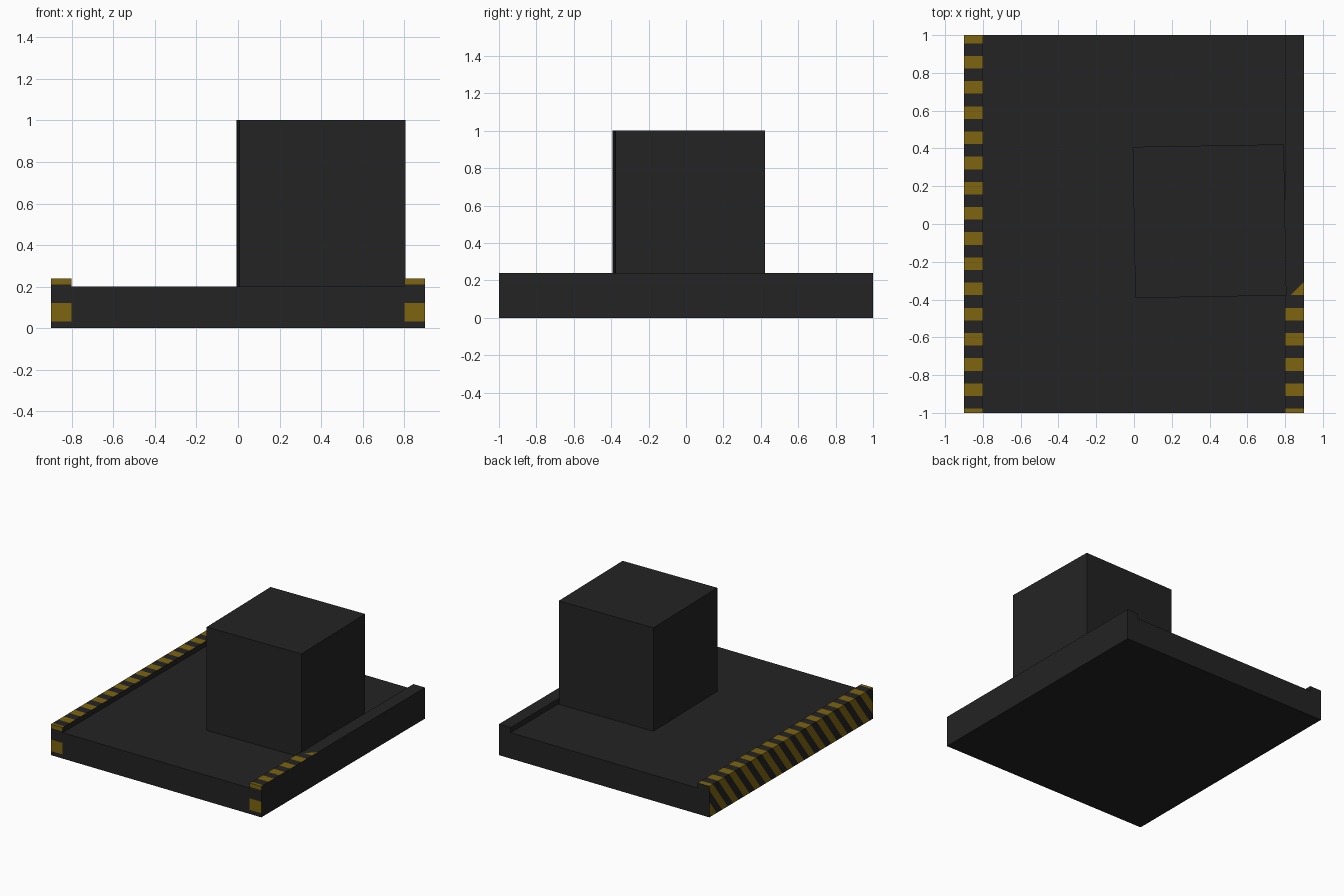
import bpy, bmesh, math
from mathutils import Vector, Matrix

if "Cube" in bpy.data.objects:
    bpy.data.objects.remove(bpy.data.objects["Cube"])


def material(name, rgb):
    m = bpy.data.materials.new(name)
    m.diffuse_color = (*rgb, 1)
    m.use_nodes = True
    m.node_tree.nodes["Principled BSDF"].inputs["Base Color"].default_value = m.diffuse_color
    return m


DARK = material("charcoal", (0.0168, 0.0168, 0.0168))
YELLOW = material("hazard_yellow", (0.205, 0.128, 0.005))


def finish(bm, name, mats):
    bmesh.ops.recalc_face_normals(bm, faces=bm.faces)
    me = bpy.data.meshes.new(name)
    bm.to_mesh(me)
    bm.free()
    for m in mats:
        me.materials.append(m)
    ob = bpy.data.objects.new(name, me)
    bpy.context.collection.objects.link(ob)
    return ob


def cut(bm, co, no):
    bmesh.ops.bisect_plane(bm, geom=bm.verts[:] + bm.edges[:] + bm.faces[:],
                           dist=1e-5, plane_co=co, plane_no=no)


# Platform with raised side rails: U profile extruded along y
RAIL_IN, RAIL_OUT, FLOOR, TOP = 0.8, 0.9, 0.2, 0.24
profile = [(-RAIL_OUT, 0), (RAIL_OUT, 0), (RAIL_OUT, TOP), (RAIL_IN, TOP),
           (RAIL_IN, FLOOR), (-RAIL_IN, FLOOR), (-RAIL_IN, TOP), (-RAIL_OUT, TOP)]
bm = bmesh.new()
face = bm.faces.new([bm.verts.new((x, -1, z)) for x, z in profile])
ext = bmesh.ops.extrude_face_region(bm, geom=[face])
bmesh.ops.translate(bm, vec=(0, 2, 0),
                    verts=[g for g in ext["geom"] if isinstance(g, bmesh.types.BMVert)])
if not face.is_valid or not any(abs(f.normal.y) > 0.9 and f.calc_center_median().y < -0.9
                                for f in bm.faces):
    bm.faces.new([v for v in bm.verts if v.co.y < -0.9])
bmesh.ops.recalc_face_normals(bm, faces=bm.faces)

# Hazard stripes: slanted cuts through the platform
PERIOD, START, SLANT = 2 / 15, 0.823, 0.75
for sx in (-1, 1):
    cut(bm, (sx * RAIL_IN, 0, 0), (1, 0, 0))
normal = Vector((0, 1, -SLANT)).normalized()
for k in range(-29, 6):
    cut(bm, (0, START + k * PERIOD / 2, TOP), normal)
diagonal = Vector((1, -1, 0)).normalized()
cut(bm, (0.9, -0.307, 0), diagonal)

bmesh.ops.recalc_face_normals(bm, faces=bm.faces)
for f in bm.faces:
    c, n = f.calc_center_median(), f.normal
    stripe = ((c.y + (TOP - c.z) * SLANT - START) % PERIOD) < PERIOD / 2
    on_rail = abs(c.x) > RAIL_IN + 0.001
    painted = n.z > 0.9 or n.y < -0.9 or n.x < -0.9
    worn = c.x > 0 and c.x - c.y < 1.207
    f.material_index = int(stripe and on_rail and painted and not worn)
finish(bm, "platform", [DARK, YELLOW])

# Box standing on the platform, turned slightly
bm = bmesh.new()
bmesh.ops.create_cube(bm, size=0.8, matrix=Matrix.Translation((0.4, 0.015, 0.601))
                      @ Matrix.Rotation(math.radians(1), 4, 'Z'))
finish(bm, "box", [DARK])
